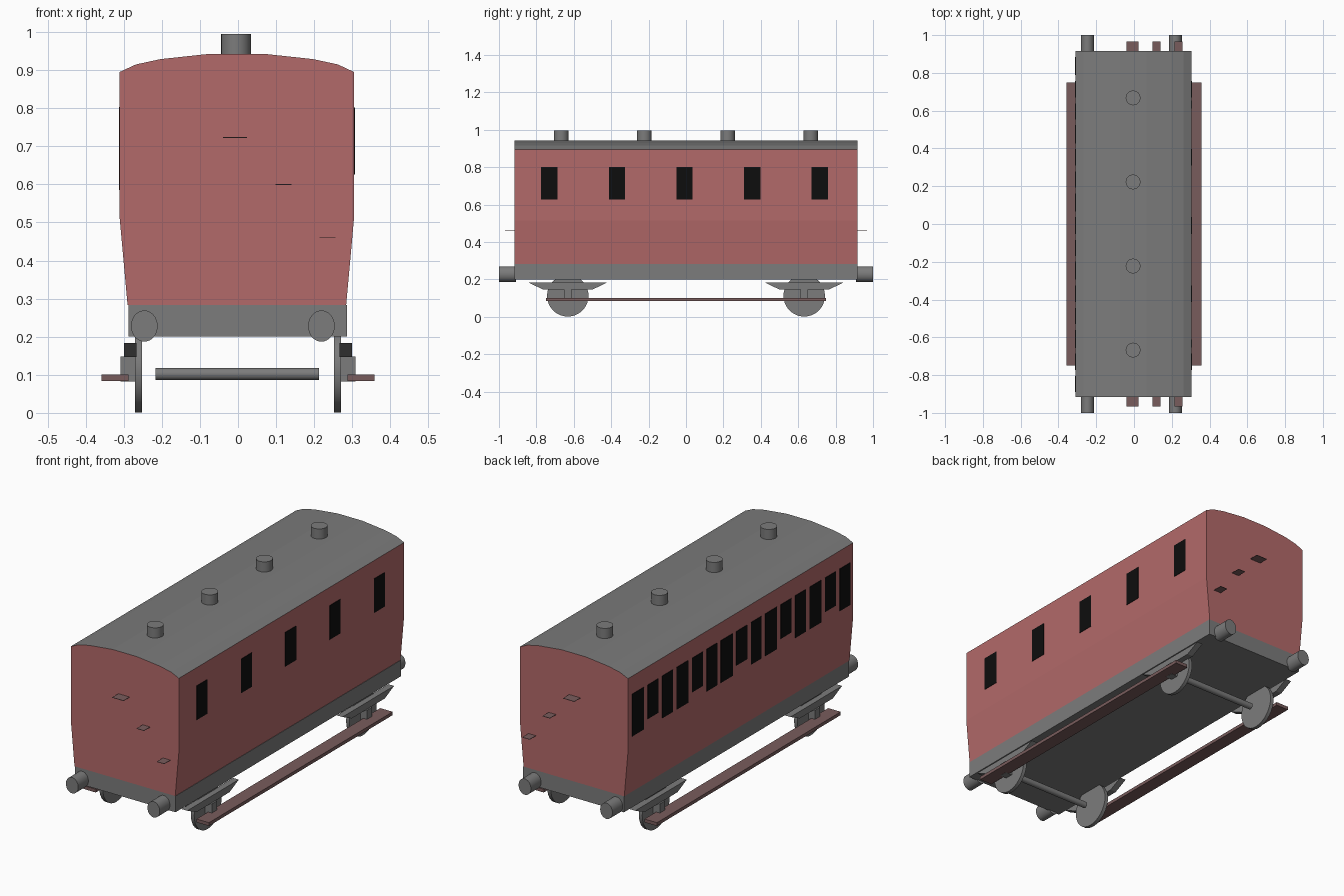
import bpy, bmesh, math

cube = bpy.data.objects.get("Cube")
if cube:
    bpy.data.objects.remove(cube, do_unlink=True)


def material(name, r, g, b):
    m = bpy.data.materials.new(name)
    m.use_nodes = True
    m.diffuse_color = (r, g, b, 1)
    bsdf = next(n for n in m.node_tree.nodes if n.type == 'BSDF_PRINCIPLED')
    bsdf.inputs["Base Color"].default_value = (r, g, b, 1)
    return m


RED = material("coach_red", 0.45, 0.143, 0.143)
GREY = material("mid_grey", 0.2, 0.2, 0.2)
BROWN = material("step_brown", 0.19, 0.107, 0.107)
BLACK = material("window_black", 0.004, 0.004, 0.004)


def finish(name, bm, *mats):
    bmesh.ops.recalc_face_normals(bm, faces=bm.faces)
    mesh = bpy.data.meshes.new(name)
    bm.to_mesh(mesh)
    bm.free()
    for m in mats:
        mesh.materials.append(m)
    ob = bpy.data.objects.new(name, mesh)
    bpy.context.collection.objects.link(ob)
    return ob


def box(name, x, y, z, mat):
    """Box from (min, max) ranges."""
    bm = bmesh.new()
    bmesh.ops.create_cube(bm, size=1)
    for v in bm.verts:
        for i, (lo, hi) in enumerate((x, y, z)):
            v.co[i] = lo if v.co[i] < 0 else hi
    return finish(name, bm, mat)


def cylinder(name, centre, radius, depth, axis, mat, stretch=1):
    """Cylinder along an axis, stretched in z if asked."""
    bpy.ops.mesh.primitive_cylinder_add(vertices=32, radius=radius, depth=depth)
    ob = bpy.context.object
    ob.name = name
    quarter = math.pi / 2
    ob.rotation_euler = {'X': (0, quarter, 0), 'Y': (quarter, 0, 0), 'Z': (0, 0, 0)}[axis]
    ob.location = centre
    if axis == 'Y':
        ob.scale.y = stretch
    ob.data.materials.append(mat)
    bpy.ops.object.shade_smooth_by_angle(angle=math.radians(40))
    return ob


def prism(name, points, start, end, place, *mats):
    """Extrude a 2D profile; place(u, v, w) gives the 3D position."""
    bm = bmesh.new()
    ends = [[bm.verts.new(place(u, v, w)) for u, v in points] for w in (start, end)]
    for ring in ends:
        bm.faces.new(ring)
    for i in range(len(points)):
        j = (i + 1) % len(points)
        bm.faces.new((ends[0][i], ends[0][j], ends[1][j], ends[1][i]))
    return finish(name, bm, *mats)


# Body shell with tapered lower sides and arched grey roof
CX = -0.003
half = [(0.287, 0.283), (0.308, 0.515), (0.308, 0.895), (0.265, 0.915),
        (0.2, 0.929), (0.07, 0.943)]
profile = half + [(-u, v) for u, v in reversed(half)]
body = prism("coach_body", profile, -0.917, 0.917,
             lambda u, v, w: (CX + u, w, v), RED, GREY)
for p in body.data.polygons:
    p.material_index = int(p.normal.z > 0.5)

# Underframe
box("underframe", (-0.288, 0.286), (-0.917, 0.917), (0.2, 0.283), GREY)

# Windows: one per compartment on the left, three per compartment on the right
PITCH = 0.361


def window(name, side, y, width, low, high):
    face = CX + side * 0.308
    xs = sorted((face - side * 0.002, face + side * 0.002))
    box(name, xs, (y - width / 2, y + width / 2), (low, high), BLACK)


for i in range(-2, 3):
    y = i * PITCH - 0.008
    window("left_window", 1, y, 0.088, 0.626, 0.802)
    window("right_door_window", -1, y, 0.088, 0.626, 0.802)
    window("right_rear_window", -1, y + 0.122, 0.096, 0.585, 0.803)
    window("right_front_window", -1, y - 0.118, 0.085, 0.585, 0.803)

# Roof lamps
for i in range(4):
    cylinder("roof_lamp", (-0.005, (i - 1.5) * 0.445, 0.96), 0.039, 0.07, 'Z', GREY)

for end in (-1, 1):
    # Buffers
    for x in (-0.246, 0.219):
        cylinder("buffer", (x, end * 0.955, 0.228), 0.035, 0.09, 'Y', GREY, 1.17)

    # End climbing steps
    for x, z, width in ((-0.008, 0.723, 0.064), (0.12, 0.6, 0.042), (0.235, 0.46, 0.042)):
        box("end_step", (x - width / 2, x + width / 2),
            sorted((end * 0.91, end * 0.967)), (z - 0.001, z + 0.001), BROWN)

    # Wheelsets with axle, springs and axle boxes
    y = end * 0.632
    cylinder("axle", (-0.002, y, 0.102), 0.016, 0.43, 'X', GREY)
    for side in (-1, 1):
        cylinder("wheel", (side * 0.261, y, 0.112), 0.111, 0.019, 'X', GREY)
        spring = [(-0.21, 0.183), (0.21, 0.183), (0.135, 0.147), (-0.135, 0.147)]
        prism("spring", spring, 0.267, 0.3,
              lambda u, v, w: (side * w, y + u, v), GREY)
        box("axle_box", sorted((side * 0.27, side * 0.308)),
            (y - 0.021, y + 0.021), (0.083, 0.148), GREY)

# Long footboards
for side in (-1, 1):
    box("footboard", sorted((side * 0.287, side * 0.358)),
        (-0.748, 0.748), (0.084, 0.101), BROWN)
